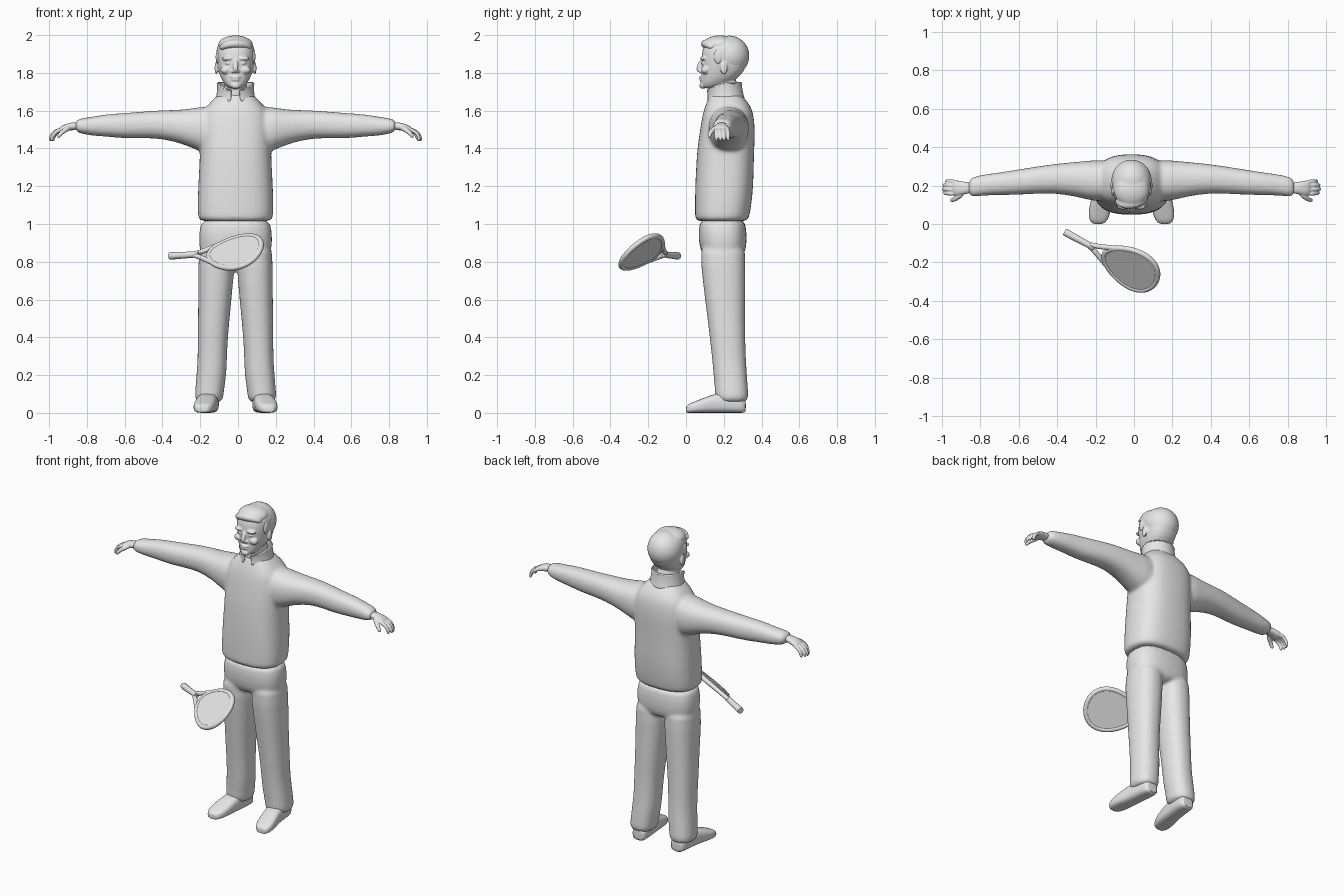
import bpy, bmesh, math
from mathutils import Vector, Matrix

cube = bpy.data.objects.get("Cube")
if cube:
    bpy.data.objects.remove(cube, do_unlink=True)

CX = -0.013  # body centre line
grey = bpy.data.materials.new("plain grey")
grey.use_nodes = True
grey.diffuse_color = (0.8, 0.8, 0.8, 1)
grey.node_tree.nodes["Principled BSDF"].inputs["Base Color"].default_value = (0.8, 0.8, 0.8, 1)


def loft(bm, rings, power=2.3, n=20, closed=False):
    """Skin superellipse rings given as (centre, half axis, half axis)."""
    rows = []
    for c, u, v in rings:
        row = []
        for i in range(n):
            a = math.tau * i / n
            x, y = math.cos(a), math.sin(a)
            x = math.copysign(abs(x) ** (2 / power), x)
            y = math.copysign(abs(y) ** (2 / power), y)
            row.append(bm.verts.new(Vector(c) + Vector(u) * x + Vector(v) * y))
        rows.append(row)
    pairs = list(zip(rows, rows[1:])) + ([(rows[-1], rows[0])] if closed else [])
    for a, b in pairs:
        for i in range(n):
            j = (i + 1) % n
            bm.faces.new((a[i], a[j], b[j], b[i]))
    if not closed:
        bm.faces.new(rows[0])
        bm.faces.new(rows[-1])


def column(bm, rows, x=0, power=2.3):
    """Upright loft from rows of (z, x offset, half width, front y, back y)."""
    loft(bm, [((CX + dx, (f + b) / 2, z), (w, 0, 0), (0, (b - f) / 2, 0))
              for z, dx, w, f, b in rows], power)


def tube(bm, points, radii, ref=(0, 0, 1), closed=False, n=12):
    pts = [Vector(p) for p in points]
    rings = []
    for i, p in enumerate(pts):
        if closed:
            t = pts[(i + 1) % len(pts)] - pts[i - 1]
        else:
            t = pts[min(i + 1, len(pts) - 1)] - pts[max(i - 1, 0)]
        side = t.cross(Vector(ref)).normalized()
        up = side.cross(t).normalized()
        r = radii[i] if isinstance(radii, (list, tuple)) else radii
        rings.append((p, side * r, up * r))
    loft(bm, rings, 2, n, closed)


def blob(bm, c, r):
    m = Matrix.Translation((CX + c[0], c[1], c[2])) @ Matrix.Diagonal((*r, 1))
    bmesh.ops.create_uvsphere(bm, u_segments=16, v_segments=10, radius=1, matrix=m)


def finish(name, bm, voxel=0, smooth=4, subdivide=True, angle=40):
    bmesh.ops.recalc_face_normals(bm, faces=bm.faces)
    mesh = bpy.data.meshes.new(name)
    bm.to_mesh(mesh)
    bm.free()
    ob = bpy.data.objects.new(name, mesh)
    bpy.context.collection.objects.link(ob)
    mesh.materials.append(grey)
    if subdivide:
        ob.modifiers.new("round", "SUBSURF").levels = 1
        ob.modifiers["round"].render_levels = 1
    if voxel:
        m = ob.modifiers.new("merge", "REMESH")
        m.mode, m.voxel_size, m.use_smooth_shade = "VOXEL", voxel, True
        s = ob.modifiers.new("blend", "SMOOTH")
        s.factor, s.iterations = 0.5, smooth
    bpy.ops.object.select_all(action="DESELECT")
    ob.select_set(True)
    bpy.context.view_layer.objects.active = ob
    if voxel:
        bpy.ops.object.shade_smooth()
    else:
        bpy.ops.object.shade_smooth_by_angle(angle=math.radians(angle))
    return ob


# Jacket: body and both sleeves merged
bm = bmesh.new()
column(bm, [(1.01, 0, .194, .052, .325), (1.03, 0, .2, .046, .335), (1.1, 0, .203, .046, .348),
            (1.2, 0, .2, .047, .358), (1.3, 0, .194, .052, .36), (1.4, 0, .19, .058, .363),
            (1.5, 0, .19, .073, .367), (1.58, 0, .185, .086, .36), (1.63, 0, .15, .102, .342),
            (1.67, 0, .108, .12, .305), (1.7, 0, .08, .13, .285)], power=2.6)
SLEEVE = [(.1, .225, 1.495, .115, .14), (.2, .225, 1.502, .108, .116), (.28, .233, 1.515, .092, .09),
          (.4, .237, 1.528, .077, .075), (.5, .228, 1.524, .071, .071), (.6, .217, 1.52, .066, .067),
          (.68, .21, 1.522, .06, .06), (.75, .205, 1.518, .056, .052), (.8, .198, 1.518, .054, .044),
          (.855, .188, 1.52, .05, .034)]
for s in (1, -1):
    loft(bm, [((CX + s * x, y, z), (0, ry, 0), (0, 0, rz)) for x, y, z, ry, rz in SLEEVE])
finish("jacket", bm, .01, 6)

# Standing collar, open at the front
bm = bmesh.new()
rows = []
for i in range(33):
    a = math.radians(-166 + 332 * i / 32)
    front = (1 - math.cos(a)) / 2
    row = []
    for k, flare in ((0, 1.12), (.5, .98), (1, 1.0), (.85, 1.12)):
        top = 1.762 - .05 * front ** 4
        z = 1.645 + (top - 1.645) * k
        row.append(bm.verts.new((CX + math.sin(a) * .09 * flare,
                                 .2 + .012 * (1 - k) + math.cos(a) * .086 * flare, z)))
    rows.append(row)
for a, b in zip(rows, rows[1:]):
    for k in range(3):
        bm.faces.new((a[k], a[k + 1], b[k + 1], b[k]))
collar = finish("collar", bm, angle=60)
collar.modifiers.new("cloth", "SOLIDIFY").thickness = .008

# Trousers: seat and both legs merged
bm = bmesh.new()
column(bm, [(1.05, 0, .188, .068, .315), (.95, 0, .195, .064, .323), (.87, 0, .197, .07, .322),
            (.81, 0, .17, .1, .3)], power=2.6)
LEG = [(.93, .098, .095, .072, .318), (.78, .102, .097, .077, .316), (.6, .109, .089, .1, .314),
       (.4, .121, .08, .125, .314), (.28, .123, .078, .138, .318), (.2, .128, .08, .145, .324),
       (.13, .136, .077, .152, .328), (.09, .14, .077, .152, .332), (.05, .14, .071, .165, .325)]
for s in (1, -1):
    column(bm, [(z, s * x, w, f, b) for z, x, w, f, b in LEG])
finish("trousers", bm, .01, 5)

# Shoes, toes turned slightly out
SHOE = [(.318, .135, .038, .07), (.3, .137, .048, .085), (.24, .14, .054, .11), (.16, .15, .053, .105),
        (.1, .16, .058, .082), (.05, .168, .057, .062), (.018, .172, .046, .05), (-.002, .174, .028, .036)]
for s, side in ((1, "left"), (-1, "right")):
    bm = bmesh.new()
    loft(bm, [((CX + s * x, y, h / 2), (w, 0, 0), (0, 0, h / 2)) for y, x, w, h in SHOE], 3)
    finish(side + "_shoe", bm)

# Hands: palm, four curled fingers and a thumb
for s, side in ((1, "left"), (-1, "right")):
    bm = bmesh.new()
    loft(bm, [((CX + s * x, y, z), (0, ry, 0), (s * .004, 0, rz)) for x, y, z, ry, rz in
              [(.83, .188, 1.52, .03, .022), (.87, .187, 1.517, .031, .02),
               (.905, .187, 1.508, .041, .019), (.935, .188, 1.495, .04, .014)]])
    for k in range(4):
        y = .157 + .021 * k
        reach = (.003, .01, .007, -.005)[k]
        path = [(.915, 1.502), (.946 + reach, 1.492), (.967 + reach, 1.468), (.972 + reach, 1.436)]
        tube(bm, [(CX + s * x, y + .06 * (x - .915), z) for x, z in path],
             [.012, .0115, .0105, .008], ref=(0, 1, 0))
    tube(bm, [(CX + s * .875, .165, 1.512), (CX + s * .905, .138, 1.497),
              (CX + s * .928, .125, 1.478), (CX + s * .942, .122, 1.455)],
         [.016, .014, .012, .009], ref=(0, 1, 0))
    finish(side + "_hand", bm, .004, 2)

# Head: skull, neck and facial features merged
bm = bmesh.new()
column(bm, [(1.715, 0, .035, .088, .17), (1.74, 0, .058, .078, .22), (1.77, 0, .078, .08, .275),
            (1.81, 0, .093, .082, .31), (1.86, 0, .102, .08, .33), (1.91, 0, .105, .082, .332),
            (1.95, 0, .096, .095, .315), (1.98, 0, .068, .13, .275), (1.992, 0, .03, .17, .24)])
column(bm, [(1.6, 0, .07, .13, .285), (1.68, 0, .062, .125, .275), (1.79, 0, .064, .13, .28)])
tube(bm, [(CX, .09, 1.872), (CX, .075, 1.845), (CX, .064, 1.818), (CX, .08, 1.803)],
     [.012, .013, .016, .012], ref=(1, 0, 0))
blob(bm, (0, .083, 1.778), (.03, .014, .008))
blob(bm, (0, .084, 1.764), (.026, .014, .008))
blob(bm, (0, .088, 1.733), (.028, .018, .018))
for s in (1, -1):
    blob(bm, (s * .042, .092, 1.876), (.033, .018, .011))
    blob(bm, (s * .052, .103, 1.815), (.03, .024, .022))
    blob(bm, (s * .013, .08, 1.808), (.011, .013, .009))
    blob(bm, (s * .04, .094, 1.851), (.016, .014, .008))
    blob(bm, (s * .102, .2, 1.825), (.009, .02, .034))
finish("head", bm, .005, 3)

# Hair: cap with a swept fringe and short sides
bm = bmesh.new()
blob(bm, (0, .228, 1.89), (.109, .112, .109))
blob(bm, (0, .18, 1.948), (.096, .094, .051))
tube(bm, [(CX - .083, .13, 1.925), (CX - .058, .1, 1.95), (CX, .096, 1.958),
          (CX + .055, .112, 1.952), (CX + .084, .145, 1.93)], [.015, .021, .022, .019, .014])
for s in (1, -1):
    blob(bm, (s * .094, .17, 1.885), (.012, .026, .04))
finish("hair", bm, .006, 4)

# Racket laid out flat: x along the handle, y across, z through the face
along = Vector((.88, -.476, .05)).normalized()
across = Vector((.356, .644, .678))
across = (across - along * across.dot(along)).normalized()
frame = Matrix((along, across, along.cross(across))).transposed().to_4x4()
frame.translation = (.012, -.243, .852)


def outline(k):
    return [(-.035 + .152 * math.cos(t) * k, .122 * math.sin(t) * (1 + .22 * math.cos(t)) * k, 0)
            for t in (math.tau * i / 48 for i in range(48))]


bm = bmesh.new()
tube(bm, outline(1), .0145, closed=True)
finish("racket_rim", bm, subdivide=False).matrix_world = frame

bm = bmesh.new()
face = bm.faces.new([bm.verts.new((x, y, -.01)) for x, y, z in outline(.98)])
grown = bmesh.ops.extrude_face_region(bm, geom=[face])["geom"]
bmesh.ops.translate(bm, vec=(0, 0, .02), verts=[v for v in grown if isinstance(v, bmesh.types.BMVert)])
finish("racket_face", bm, subdivide=False).matrix_world = frame

bm = bmesh.new()
for s in (1, -1):
    tube(bm, [(-.285, s * .006, 0), (-.24, s * .018, 0), (-.185, s * .05, 0), (-.11, s * .092, 0)],
         [.013, .014, .014, .013])
finish("racket_throat", bm).matrix_world = frame

bm = bmesh.new()
tube(bm, [(-.425, 0, 0), (-.415, 0, 0), (-.34, 0, 0), (-.25, 0, 0)], [.018, .02, .018, .016])
finish("racket_handle", bm, subdivide=False).matrix_world = frame
